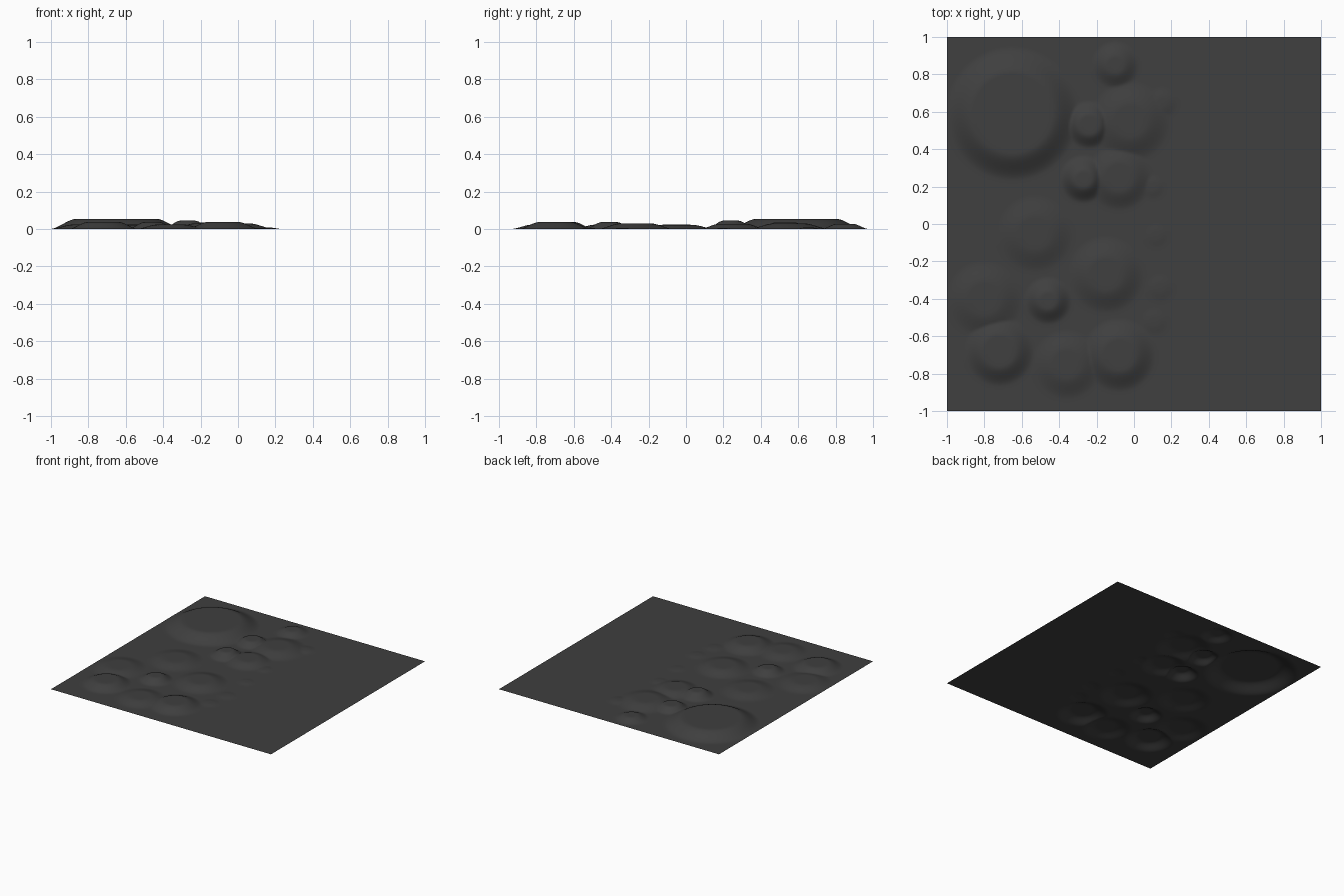
import bpy, bmesh, math

# mounds: centre x, centre y, flat top radius, outer radius, height
MOUNDS = [
    (-0.65, 0.59, 0.21, 0.36, 0.055),
    (-0.10, 0.85, 0.04, 0.13, 0.028),
    (-0.24, 0.53, 0.05, 0.13, 0.036),
    (-0.02, 0.55, 0.08, 0.22, 0.030),
    (-0.08, 0.25, 0.07, 0.18, 0.028),
    (-0.27, 0.24, 0.04, 0.13, 0.045),
    (-0.53, -0.05, 0.08, 0.21, 0.023),
    (-0.15, -0.27, 0.08, 0.21, 0.030),
    (-0.80, -0.40, 0.08, 0.21, 0.024),
    (-0.46, -0.41, 0.04, 0.13, 0.037),
    (-0.72, -0.68, 0.08, 0.19, 0.038),
    (-0.08, -0.70, 0.08, 0.20, 0.038),
    (-0.36, -0.75, 0.07, 0.19, 0.024),
    # faint ripples at the edge of the rough area
    (0.15, 0.65, 0.02, 0.09, 0.008),
    (0.10, 0.20, 0.02, 0.07, 0.005),
    (0.12, -0.06, 0.02, 0.07, 0.004),
    (0.14, -0.34, 0.02, 0.08, 0.005),
    (0.11, -0.52, 0.02, 0.08, 0.005),
]


def height(x, y):
    z = 0.0
    for cx, cy, inner, outer, h in MOUNDS:
        d = math.hypot(x - cx, y - cy)
        t = min(1.0, max(0.0, (outer - d) / (outer - inner)))
        z = max(z, h * t * t * (3 - 2 * t))
    return z


# ground sheet with raised mounds
bm = bmesh.new()
bmesh.ops.create_grid(bm, x_segments=180, y_segments=180, size=1.0)
for v in bm.verts:
    v.co.z = height(v.co.x, v.co.y)
for f in bm.faces:
    f.smooth = True
mesh = bpy.data.meshes.new("ground_sheet")
bm.to_mesh(mesh)
bm.free()
ground = bpy.data.objects.new("ground_sheet", mesh)
bpy.context.collection.objects.link(ground)

# dark soil colour
mat = bpy.data.materials.new("dark_soil")
mat.diffuse_color = (0.05, 0.05, 0.05, 1)
mesh.materials.append(mat)
